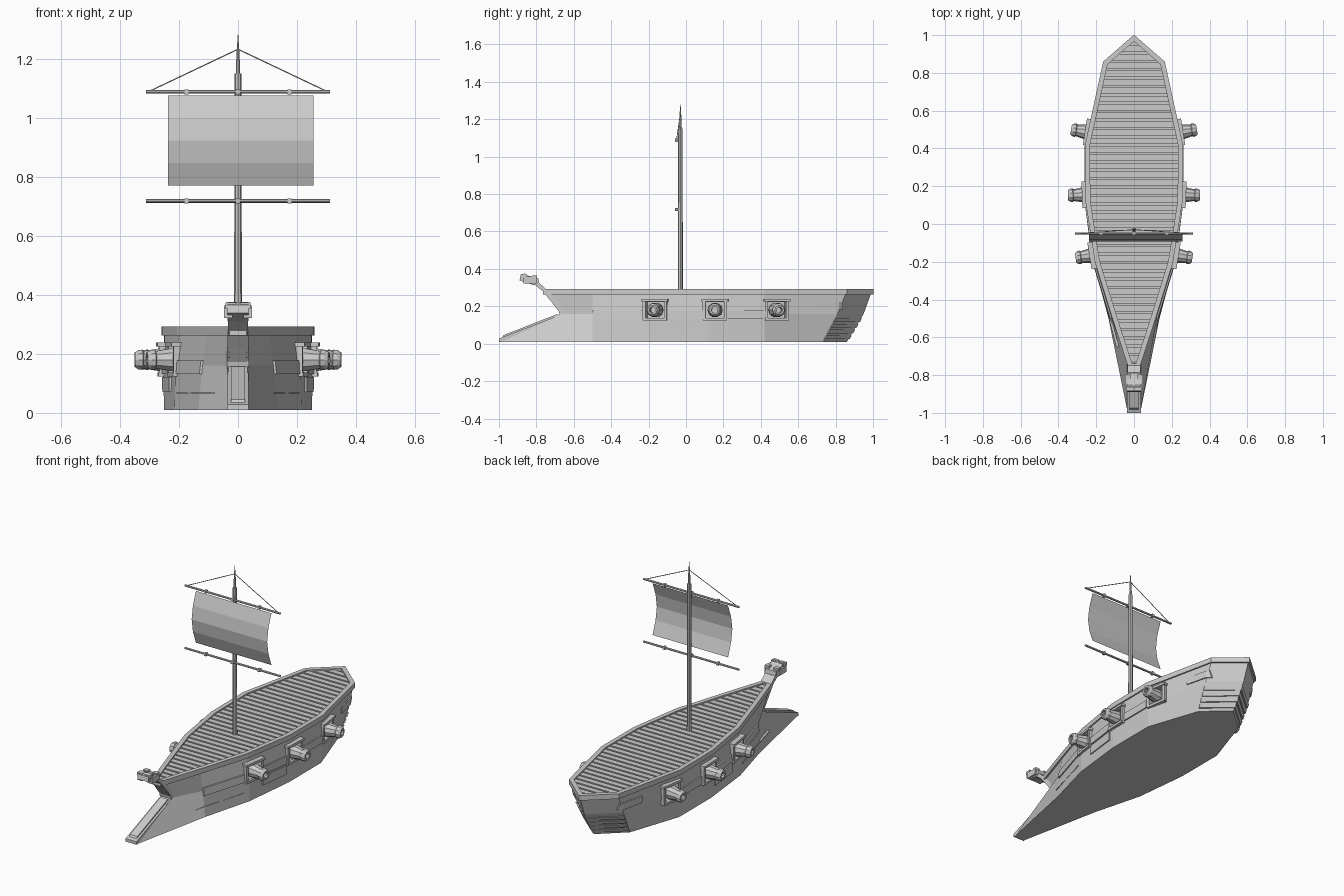
import bpy, bmesh, math
from mathutils import Matrix, Vector

if "Cube" in bpy.data.objects:
    bpy.data.objects.remove(bpy.data.objects["Cube"])

# half outlines (x, y) from bow to stern at three heights
LEVELS = [
    (0.01, [(.036, -.985), (.135, -.5), (.215, -.2), (.25, .12), (.25, .42), (.145, .73), (0, .86)]),
    (0.16, [(.032, -.67), (.12, -.5), (.212, -.2), (.255, .12), (.255, .42), (.158, .81), (0, .95)]),
    (0.27, [(.022, -.755), (.105, -.5), (.198, -.2), (.248, .12), (.25, .42), (.155, .855), (0, .99)]),
]


def outline(z):
    for (z0, a), (z1, b) in zip(LEVELS, LEVELS[1:]):
        if z <= z1 or z1 == LEVELS[-1][0]:
            t = (z - z0) / (z1 - z0)
            return [(p[0] + (q[0] - p[0]) * t, p[1] + (q[1] - p[1]) * t) for p, q in zip(a, b)]


def width(y, z):
    pts = outline(z)
    for p, q in zip(pts, pts[1:]):
        if y <= q[1]:
            t = max(0, (y - p[1]) / (q[1] - p[1]))
            return p[0] + (q[0] - p[0]) * t
    return 0.0


def make(name, bm, mirror=False):
    bmesh.ops.recalc_face_normals(bm, faces=bm.faces)
    me = bpy.data.meshes.new(name)
    bm.to_mesh(me)
    bm.free()
    ob = bpy.data.objects.new(name, me)
    bpy.context.collection.objects.link(ob)
    if mirror:
        m = ob.modifiers.new("mirror", 'MIRROR')
        m.use_mirror_merge = False
    return ob


def loft(bm, rings, caps=True, closed=False):
    vs = [[bm.verts.new(p) for p in r] for r in rings]
    n = len(vs[0])
    for a, b in zip(vs, vs[1:] + (vs[:1] if closed else [])):
        for i in range(n):
            bm.faces.new((a[i], a[(i + 1) % n], b[(i + 1) % n], b[i]))
    if caps and not closed:
        bm.faces.new(vs[0])
        bm.faces.new(vs[-1])


def box(bm, c, s, mat=Matrix()):
    bmesh.ops.create_cube(bm, size=1, matrix=mat @ Matrix.Translation(c) @ Matrix.Diagonal((*s, 1)))


def rod(bm, a, b, r0, r1, n=8):
    a, b = Vector(a), Vector(b)
    d = b - a
    m = Matrix.Translation((a + b) / 2) @ d.to_track_quat('Z', 'Y').to_matrix().to_4x4()
    bmesh.ops.create_cone(bm, cap_ends=True, segments=n, radius1=r0, radius2=r1, depth=d.length, matrix=m)


def prism(bm, profile, w0, w1=None):
    # side profile (y, z) extruded symmetrically in x; w may vary per point
    ws = w0 if isinstance(w0, list) else [w0] * len(profile)
    loft(bm, [[(s * w, y, z) for (y, z), w in zip(profile, ws)] for s in (-1, 1)])


def full(pts):
    return pts + [(-x, y) for x, y in reversed(pts[:-1])]


# hull
bm = bmesh.new()
loft(bm, [[(x, y, z) for x, y in full(p)] for z, p in LEVELS])
hull = make("hull", bm)

# gun port positions, each turned along the hull normal
PORTS = [(-.165, -9), (.155, -2), (.485, 9)]


def port_matrix(y, a):
    return Matrix.Translation((width(y, .18), y, .18)) @ Matrix.Rotation(math.radians(a), 4, 'Z')


# recessed gun ports
bm = bmesh.new()
for y, a in PORTS:
    for s in (1, -1):
        box(bm, (0, 0, 0), (.1, .1, .084), Matrix.Diagonal((s, 1, 1, 1)) @ port_matrix(y, a))
cutter = make("port_cutter", bm)
cutter.hide_render = True
mod = hull.modifiers.new("ports", 'BOOLEAN')
mod.operation, mod.object, mod.solver = 'DIFFERENCE', cutter, 'EXACT'
bpy.context.view_layer.objects.active = hull
bpy.ops.object.modifier_apply(modifier="ports")
bpy.data.objects.remove(cutter)

# port frames
bm = bmesh.new()
for y, a in PORTS:
    m = port_matrix(y, a)
    for s in (-1, 1):
        box(bm, (0, s * .057, 0), (.028, .016, .1), m)
    box(bm, (.003, 0, .052), (.038, .142, .014), m)
    box(bm, (.001, 0, -.05), (.032, .128, .014), m)
make("port_frames", bm, True)

# cannons
CANNON = [(.026, -.05), (.04, -.03), (.04, .015), (.031, .066), (.036, .07), (.034, .084),
          (.026, .096), (.016, .096), (.016, .05)]
bm = bmesh.new()
for y, a in PORTS:
    m = port_matrix(y, a)
    loft(bm, [[m @ Vector((l, r * math.cos(k * math.tau / 10), r * math.sin(k * math.tau / 10)))
               for k in range(10)] for r, l in CANNON])
make("cannons", bm, True)


def panel(bm, y0, y1, z0, z1, t=.008):
    # slab that follows the hull side
    rings = []
    ys = [y0] + [y for _, y in outline(z0) if y0 < y < y1] + [y1]
    for y in ys:
        a, b = width(y, z0), width(y, z1)
        rings.append([(max(0, a - .01), y, z0), (a + t, y, z0), (b + t, y, z1), (max(0, b - .01), y, z1)])
    loft(bm, rings)


# side planking patches
bm = bmesh.new()
for args in [(-.5, -.235, .132, .177), (-.1, .09, .07, .122), (-.1, .09, .132, .177),
             (.225, .415, .132, .177), (.69, .84, .182, .222), (-.65, -.235, .066, .07)]:
    panel(bm, *args, t=.004 if args[3] == .07 else .008)
make("side_planks", bm, True)

# stern strakes
bm = bmesh.new()
for i in range(4):
    z0, z1 = .025 + i * .03, .045 + i * .03
    (x0, y0), (x1, y1) = outline(z0)[-2:]
    (x2, y2), (x3, y3) = outline(z1)[-2:]
    o = .006
    loft(bm, [[(x0, y0, z0), (x0 + o, y0 + o, z0), (x2 + o, y2 + o, z1), (x2, y2, z1)],
              [(0, y1, z0), (0, y1 + o, z0), (0, y3 + o, z1), (0, y3, z1)]])
make("stern_strakes", bm, True)

# gunwale rail, mitred ring around the deck
def offset(pts, d):
    out, n = [], len(pts)
    for i in range(n):
        p, q, r = (Vector(pts[(i + k) % n]) for k in (-1, 0, 1))
        n1 = Vector(((q - p).y, -(q - p).x)).normalized()
        n2 = Vector(((r - q).y, -(r - q).x)).normalized()
        b = (n1 + n2).normalized()
        out.append(q + b * d / max(.5, b.dot(n1)))
    return out


ring = full(LEVELS[-1][1])
bm = bmesh.new()
loft(bm, [[(o.x, o.y, .262), (o.x, o.y, .292), (i.x, i.y, .292), (i.x, i.y, .262)]
          for o, i in zip(offset(ring, .009), offset(ring, -.017))], closed=True)
make("gunwale", bm)

# deck planks
bm = bmesh.new()
N, Y0, Y1 = 38, -.73, .955
step = (Y1 - Y0) / N
for k in range(N):
    a = Y0 + k * step
    b = a + step * .76
    wa, wb = (max(.004, width(y, .27) - .012) for y in (a, b))
    loft(bm, [[(-wa, a, z), (wa, a, z), (wb, b, z), (-wb, b, z)] for z in (.265, .284)])
make("deck_planks", bm)

# stem post and ram
bm = bmesh.new()
prism(bm, [(-.82, .325), (-.785, .325), (-.735, .28), (-.64, .17), (-.64, .14), (-.675, .15), (-.68, .175), (-.765, .28)],
      [.033, .033, .035, .038, .038, .038, .038, .034])
make("stem_post", bm)
bm = bmesh.new()
prism(bm, [(-1, .01), (-1, .028), (-.67, .155), (-.64, .14), (-.97, .01)], .036)
prism(bm, [(-.985, .03), (-.975, .046), (-.69, .158), (-.67, .145)], .024)
make("ram", bm)

# figurehead
bm = bmesh.new()
prism(bm, [(-.89, .338), (-.885, .366), (-.862, .376), (-.845, .364), (-.79, .35), (-.785, .322), (-.81, .312)], .036)
for s in (-1, 1):
    box(bm, (s * .033, -.835, .34), (.03, .07, .036), Matrix())
    box(bm, (s * .024, -.868, .364), (.036, .03, .02), Matrix())
    box(bm, (s * .03, -.81, .357), (.03, .025, .016), Matrix())
make("figurehead", bm)

# mast and topmast
bm = bmesh.new()
rod(bm, (0, -.03, .26), (0, -.03, 1.15), .0135, .0115)
rod(bm, (0, -.03, 1.14), (0, -.03, 1.22), .008, .005)
rod(bm, (0, -.03, 1.215), (0, -.03, 1.28), .005, .001)
make("mast", bm)

# yards with bands
bm = bmesh.new()
for z in (1.088, .718):
    rod(bm, (-.312, -.05, z), (.312, -.05, z), .006, .006)
    for x in (-.175, 0, .175):
        box(bm, (x, -.05, z), (.014, .018, .017))
make("yards", bm)

# sail
bm = bmesh.new()
rows = [[bm.verts.new((x, -.053 - .04 * math.sin(math.pi * k / 4), 1.076 - k * .0765)) for x in (-.238, .256)]
        for k in range(5)]
for a, b in zip(rows, rows[1:]):
    bm.faces.new((a[0], a[1], b[1], b[0]))
make("sail", bm)

# stay ropes
bm = bmesh.new()
for s in (-1, 1):
    rod(bm, (s * .295, -.05, 1.092), (0, -.03, 1.232), .0022, .0022, 5)
make("ropes", bm)
